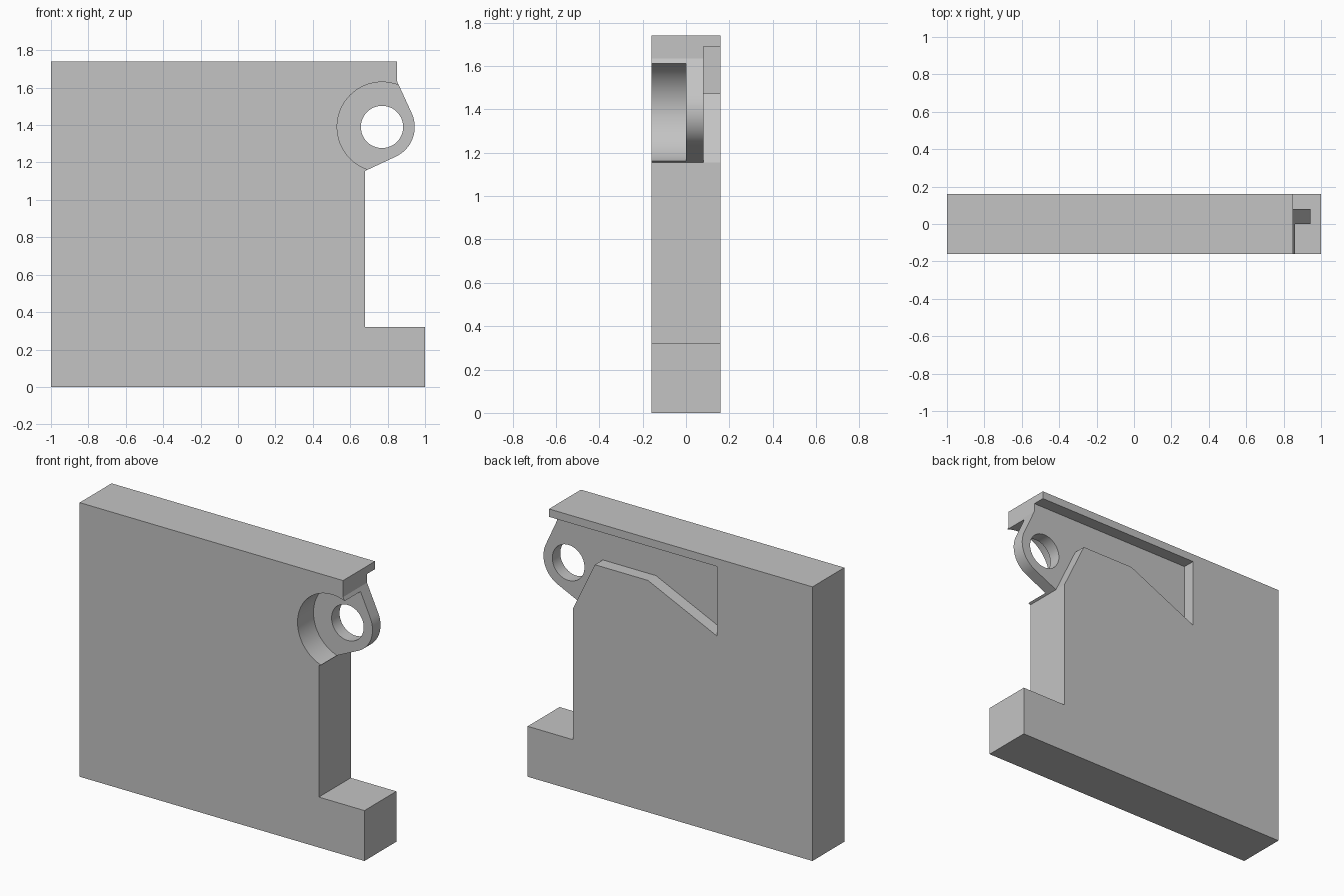
import bpy
import bmesh
from math import sin, cos, radians, pi

cube = bpy.data.objects.get("Cube")
if cube:
    bpy.data.objects.remove(cube, do_unlink=True)

grey = bpy.data.materials.new("plain grey")
grey.use_nodes = True
COLOUR = (0.55, 0.55, 0.55, 1)
grey.diffuse_color = COLOUR
grey.node_tree.nodes["Principled BSDF"].inputs["Base Color"].default_value = COLOUR

EYE_X, EYE_Z = 0.77, 1.39
HALF = 0.16


def arc(radius, start, end, steps):
    """Points around the lug eye, angles in degrees."""
    angles = [radians(start + (end - start) * i / steps) for i in range(steps + 1)]
    return [(EYE_X + radius * cos(a), EYE_Z + radius * sin(a)) for a in angles]


def prism(name, profile, y0, y1):
    """Extrude an x-z profile along y."""
    bm = bmesh.new()
    face = bm.faces.new([bm.verts.new((x, y0, z)) for x, z in profile])
    extruded = bmesh.ops.extrude_face_region(bm, geom=[face])["geom"]
    moved = [v for v in extruded if isinstance(v, bmesh.types.BMVert)]
    bmesh.ops.translate(bm, verts=moved, vec=(0, y1 - y0, 0))
    bmesh.ops.recalc_face_normals(bm, faces=bm.faces)
    mesh = bpy.data.meshes.new(name)
    bm.to_mesh(mesh)
    bm.free()
    mesh.materials.append(grey)
    obj = bpy.data.objects.new(name, mesh)
    bpy.context.collection.objects.link(obj)
    return obj


# Plate with foot, cut-back side and rounded lug
outline = [(-1, 0), (1, 0), (1, 0.32), (0.68, 0.32), (0.68, 1.155)]
outline += arc(0.175, -65, 25, 20)
outline += [(0.85, 1.635), (0.85, 1.74), (-1, 1.74)]
plate = prism("bracket_plate", outline, -HALF, HALF)

# Round front pocket, eye through the lug, angular back recess
recess = [(1.1, 1.69), (-0.33, 1.69), (-0.33, 1.248), (0.155, 1.472),
          (0.528, 1.472), (0.68, 1.155), (0.70, 1.113), (1.1, 1.113)]
cutters = [
    prism("front_pocket_cutter", arc(0.24, 0, 360, 72)[:-1], -0.2, 0),
    prism("eye_cutter", arc(0.113, 0, 360, 48)[:-1], -0.2, 0.2),
    prism("back_recess_cutter", recess, 0.08, 0.2),
]

bpy.ops.object.select_all(action="DESELECT")
bpy.context.view_layer.objects.active = plate
plate.select_set(True)
for cutter in cutters:
    cutter.hide_render = True
    cut = plate.modifiers.new(cutter.name, "BOOLEAN")
    cut.operation = "DIFFERENCE"
    cut.solver = "EXACT"
    cut.object = cutter
    bpy.ops.object.modifier_apply(modifier=cut.name)
    bpy.data.objects.remove(cutter, do_unlink=True)

bpy.ops.object.shade_smooth_by_angle(angle=radians(20))
